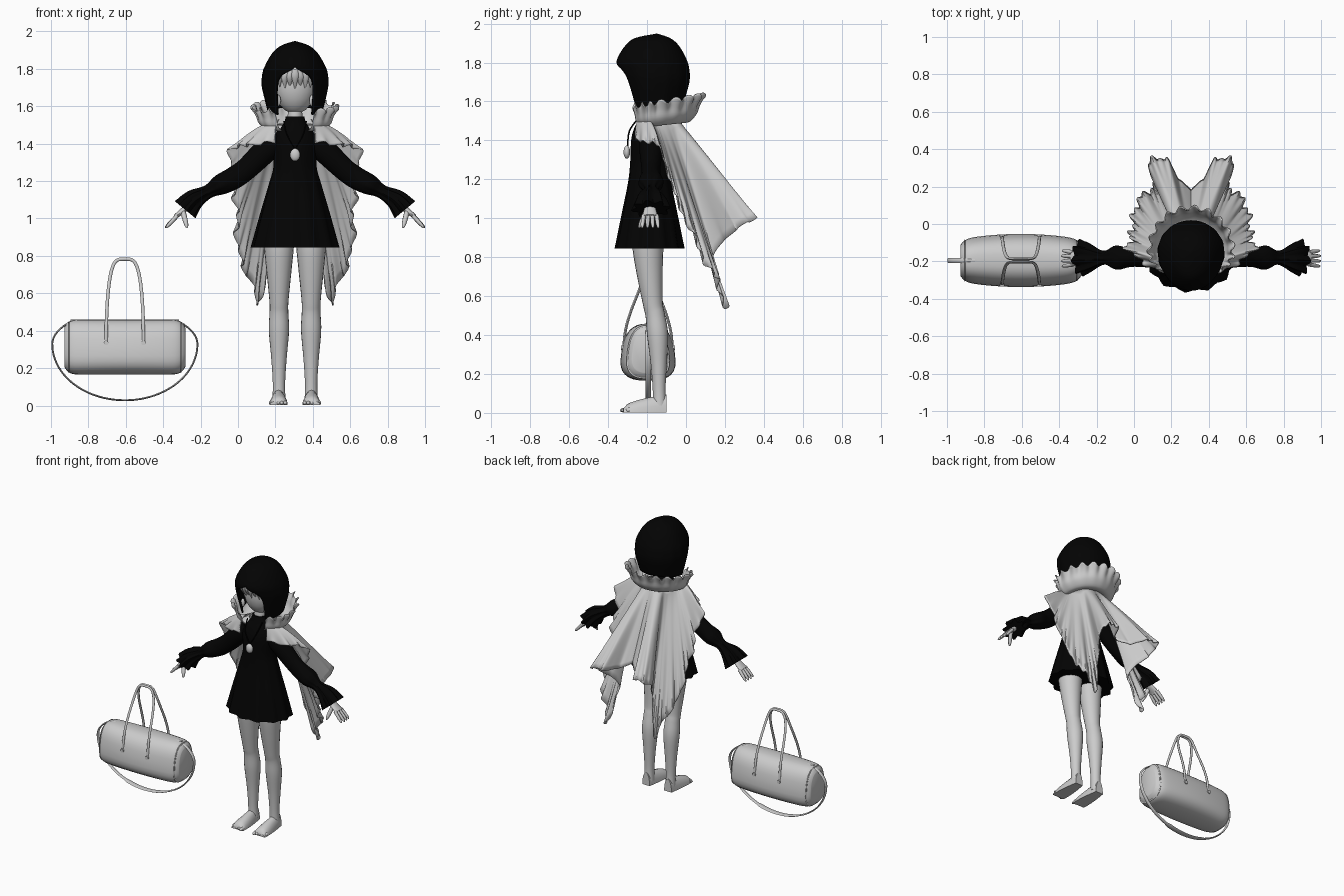
import bpy, bmesh, math
from mathutils import Vector
from math import sin, cos, pi

if "Cube" in bpy.data.objects:
    bpy.data.objects.remove(bpy.data.objects["Cube"])

BODY_X, BODY_Y = 0.305, -0.18
BAG_X, BAG_Y, BAG_Z = -0.605, -0.195, 0.312
ACROSS, DEEP = Vector((1, 0, 0)), Vector((0, 1, 0))


def material(name, value):
    shade = bpy.data.materials.new(name)
    shade.use_nodes = True
    shade.diffuse_color = (value, value, value, 1)
    shade.node_tree.nodes["Principled BSDF"].inputs["Base Color"].default_value = shade.diffuse_color
    return shade


BLACK, GREY = material("black", 0.001), material("light grey", 0.6)


def spline(keys, steps):
    """Smooth curve through tuples of equal length."""
    out, last = [], len(keys) - 1
    for i in range(last):
        a, b, c, d = (keys[min(max(i + k, 0), last)] for k in (-1, 0, 1, 2))
        for s in range(steps):
            t = s / steps
            out.append(tuple(q + t / 2 * (r - p + t * (2 * p - 5 * q + 4 * r - w + t * (3 * (q - r) + w - p)))
                             for p, q, r, w in zip(a, b, c, d)))
    return out + [tuple(keys[-1])]


def finish(name, bm, mat, x, mirror, thick=0):
    bmesh.ops.recalc_face_normals(bm, faces=bm.faces)
    mesh = bpy.data.meshes.new(name)
    bm.to_mesh(mesh)
    bm.free()
    mesh.materials.append(mat)
    part = bpy.data.objects.new(name, mesh)
    bpy.context.collection.objects.link(part)
    part.location.x = x
    if mirror:
        part.modifiers.new("mirror", "MIRROR").merge_threshold = 0.001
    if thick:
        solid = part.modifiers.new("thickness", "SOLIDIFY")
        solid.thickness, solid.offset = thick, 0
    bpy.ops.object.select_all(action="DESELECT")
    part.select_set(True)
    bpy.context.view_layer.objects.active = part
    bpy.ops.object.shade_smooth_by_angle(angle=math.radians(50))


def loft(name, rows, mat, x=BODY_X, closed=True, mirror=False, thick=0):
    bm = bmesh.new()
    grid = [[bm.verts.new(point) for point in row] for row in rows]
    count = len(grid[0])
    for lower, upper in zip(grid, grid[1:]):
        for i in range(count if closed else count - 1):
            j = (i + 1) % count
            bm.faces.new((lower[i], lower[j], upper[j], upper[i]))
    if closed:
        bm.faces.new(grid[0])
        bm.faces.new(grid[-1])
    bmesh.ops.remove_doubles(bm, verts=bm.verts, dist=0.0004)
    finish(name, bm, mat, x, mirror, thick)


def ball(name, centre, radii, mat, mirror=False):
    bm = bmesh.new()
    bmesh.ops.create_uvsphere(bm, u_segments=20, v_segments=12, radius=1)
    bmesh.ops.scale(bm, vec=radii, verts=bm.verts)
    bmesh.ops.translate(bm, vec=centre, verts=bm.verts)
    finish(name, bm, mat, BODY_X, mirror)


def tube(name, keys, mat, axis=ACROSS, sides=16, steps=5, flutes=0, depth=0, **options):
    """Keys are x, y, z, radius along the axis, radius across it; flutes deepen towards the end."""
    points = spline(keys, steps)
    last, rows = len(points) - 1, []
    for i, p in enumerate(points):
        tangent = Vector(points[min(i + 1, last)][:3]) - Vector(points[max(i - 1, 0)][:3])
        across = tangent.cross(axis).normalized()
        along = across.cross(tangent).normalized()
        row = []
        for k in range(sides):
            a = 2 * pi * k / sides
            flute = depth * (i / last) ** 4 * sin(flutes * a)
            row.append(Vector(p[:3]) + along * cos(a) * (p[3] + flute) + across * sin(a) * (p[4] + flute))
        rows.append(row)
    loft(name, rows, mat, **options)


def digit(name, start, end, radius):
    """Finger or toe with a rounded tip."""
    keys = []
    for t in (0, .5, .8, .95, 1):
        r = radius * math.sqrt(1.04 - t ** 4)
        keys.append((*Vector(start).lerp(Vector(end), t), r, r))
    tube(name, keys, GREY, axis=DEEP + ACROSS, sides=8, steps=2, mirror=True)


# Head, neck and earrings
ball("head", (0, BODY_Y, 1.72), (.115, .1, .16), GREY)
ball("neck", (0, BODY_Y, 1.54), (.04, .04, .09), GREY)
ball("earrings", (.09, -.25, 1.63), (.014, .012, .03), GREY, mirror=True)

# Black bobbed hair with a pointed front brim and an opening for the face
hair = spline([(1.55, .14, .13, .7), (1.7, .17, .17, .6), (1.76, .17, .19, .45), (1.81, .157, .2, 0),
               (1.88, .117, .16, 0), (1.92, .07, .11, 0), (1.943, 0, 0, 0)], 5)
rows = []
for z, wide, front, gap in hair:
    row = []
    for k in range(49):
        a = max(gap, 0) + 2 * (pi - max(gap, 0)) * k / 48
        lift = .3 * max(0, 1.7 - z) * (1 - cos(a)) / 2
        strand = 1 + .012 * sin(14 * a) * (z < 1.8)
        row.append((wide * sin(a) * strand, -.15 - cos(a) * (front if cos(a) > 0 else wide * .95), z + lift))
    rows.append(row)
loft("hair_bob", rows, BLACK, closed=False, thick=.012)

# Pale fringe
for i in range(-3, 4):
    x, back = i * .027, abs(i) * .007
    tube("fringe_lock", [(x / 2, back - .305, 1.8, .014, .005), (x, back - .3, 1.755, .018, .008),
                         (x, back - .275, 1.69 + .012 * (i % 2), .001, .001)], GREY, sides=8)

# Flared dress, elliptical in section
gown = [(1.545, .05, .04), (1.51, .06, .055), (1.46, .1, .08), (1.4, .12, .095), (1.28, .115, .1),
        (1.18, .14, .11), (1.02, .185, .14), (.845, .23, .172)]
tube("dress", [(0, -.187, *key) for key in gown], BLACK, sides=48, flutes=12, depth=.01)

# Sleeves with an elbow puff and a slanted fluted cuff
sleeve = [(.08, 1.42, .055, .055), (.16, 1.36, .06, .065), (.26, 1.265, .05, .06), (.33, 1.215, .05, .06),
          (.4, 1.18, .064, .054), (.465, 1.143, .034, .034), (.54, 1.1, .07, .05), (.588, 1.047, .09, .06)]
tube("sleeves", [(x, BODY_Y, z, r, s) for x, z, r, s in sleeve], BLACK,
     axis=DEEP, sides=40, flutes=8, depth=.014, mirror=True)

# Hands
tube("palms", [(.54, -.185, 1.09, .02, .02), (.59, -.185, 1.05, .03, .016), (.64, -.185, 1.01, .04, .012)],
     GREY, axis=DEEP, mirror=True)
for i in range(4):
    y, reach = -.217 + i * .022, 1 - .06 * abs(i - 1.4)
    digit("finger", (.63, y, 1.015), (.63 + .066 * reach, y + .006 * i - .009, .95), .011)
digit("thumbs", (.6, -.2, 1.04), (.577, -.242, .95), .014)

# Legs and bare feet
leg = [(.92, -.19, .083), (.84, -.195, .079), (.7, -.185, .065), (.56, -.17, .051), (.5, -.158, .05),
       (.4, -.146, .054), (.25, -.14, .041), (.12, -.138, .033), (.03, -.135, .035)]
tube("legs", [(.086, y, z, r, r) for z, y, r in leg], GREY, sides=20, mirror=True)
rows = []
for s in range(13):
    t = s / 12
    half_width = .03 + .019 * sin(t * pi * .6)
    height = .07 * math.sqrt(1 - t) + .022
    rows.append([(.088 + half_width * cos(a), -.1 - .22 * t, .003 + height * max(0, sin(a)))
                 for a in [k * pi / 8 for k in range(9)]])
loft("feet", rows, GREY, mirror=True)
for i in range(5):
    x = .052 + i * .019
    digit("toe", (x, -.29, .015), (x, -.34 + i * .008, .013), .012)

# Cape: half of it lofted from the neckline to a ragged hem, then mirrored
hem = spline([(0, .18, 1.02), (.07, .25, .99), (.13, .345, 1), (.2, .35, 1), (.225, .28, .95), (.14, .16, .84),
              (.19, .2, .54), (.235, .17, .66), (.29, .11, .76), (.31, .03, .92), (.32, -.04, 1.08),
              (.325, -.09, 1.22), (.34, -.14, 1.37), (.24, -.21, 1.39), (.12, -.275, 1.41)], 12)
neck = spline([(0, -.03, 1.5), (.06, -.05, 1.5), (.1, -.11, 1.5), (.11, -.17, 1.51), (.085, -.23, 1.53)], 42)
rows = []
for s in range(19):
    v, row = s / 18, []
    for k, (top, bottom) in enumerate(zip(neck, hem)):
        u = k / (len(hem) - 1)
        point = Vector(top).lerp(Vector(bottom), v)
        out = Vector((point.x, point.y + .15, 0)).normalized()
        edge = v ** 6 * sin(u * 150) * min(1, u * 3)
        point += out * (.014 * v * v * sin(u * 62) * min(1, u * 8) + .012 * edge)
        point.z += sin(pi * v) * (.025 if u > .72 else .04 * u) + .008 * edge
        row.append(point)
    rows.append(row)
loft("cape", rows, GREY, closed=False, mirror=True, thick=.006)

# Bowl-shaped collar with a ruffled lip, open at the front and tilted up at the back
bowl = spline([(.1, 1.5), (.15, 1.478), (.19, 1.51), (.205, 1.555), (.225, 1.595)], 4)
rows = []
for i, (radius, z) in enumerate(bowl):
    wave, row = .013 * (i / (len(bowl) - 1)) ** 4, []
    for k in range(161):
        a = .5 + (2 * pi - 1) * k / 160
        r = radius + wave * sin(a * 19)
        y = -r * cos(a) * (1.06 if cos(a) < 0 else .62)
        row.append((r * sin(a), y - .15, z + .7 * y * radius + wave * cos(a * 19)))
    rows.append(row)
loft("ruffled_collar", rows, GREY, closed=False, thick=.006)

# Pendant on a dark cord
tube("necklace_cord", [(.06, -.24, 1.52, .004, .004), (.045, -.29, 1.45, .004, .004), (0, -.3, 1.37, .004, .004)],
     BLACK, axis=DEEP, sides=6, mirror=True)
ball("pendant", (0, -.304, 1.34), (.027, .017, .034), GREY)


# Duffel bag body: rounded sections that narrow towards the top and the ends
def power(value, exponent):
    return math.copysign(abs(value) ** exponent, value)


def bag_ring(t, grow=0):
    ring, end = [], 1 - .28 * t ** 16
    width, height = (.137 - .027 * t * t) * end + grow, .147 * end + grow
    for k in range(32):
        a = 2 * pi * k / 32
        rise = power(sin(a), .7)
        ring.append((.323 * t, BAG_Y + width * power(cos(a), .75) * (1 - .16 * rise), BAG_Z + height * rise))
    return ring


loft("bag_body", [bag_ring(sin(s * pi / 32)) for s in range(-16, 17)], GREY, x=BAG_X)
loft("bag_end_piping", [bag_ring(t, grow) for t, grow in ((.92, 0), (.93, .004), (.94, 0))], GREY, x=BAG_X, mirror=True)
tube("bag_zip", [(x, BAG_Y, .455, .008, .004) for x in (-.29, 0, .29)], GREY, axis=DEEP, sides=8, x=BAG_X)

# Paired carrying handles with anchor studs, meeting above the bag
for side in (-1, 1):
    arch = []
    for s in range(25):
        a = s * pi / 48
        c = max(cos(a), 0)
        arch.append((.1 * math.sqrt(c), BAG_Y + side * (.008 + .116 * c ** 4), .34 + .443 * sin(a), .007, .009))
    tube("bag_handle", arch, GREY, axis=DEEP, sides=8, steps=1, x=BAG_X, mirror=True)
    tube("handle_stud", [(.1, BAG_Y + side * y, .335, .013, .013) for y in (.11, .138)], GREY,
         sides=10, steps=1, x=BAG_X, mirror=True)

# Long shoulder strap: an oval sweep hanging below the bag
strap = []
for s in range(33):
    a = -.75 + (pi / 2 + .75) * s / 32
    drop = sin(a) * (.3 if a > 0 else .18)
    strap.append((.388 * cos(a), BAG_Y, .328 - drop, .014 + .008 * (a > 1.2), .005))
tube("shoulder_strap", strap, GREY, axis=DEEP, sides=8, steps=1, x=BAG_X, mirror=True)
